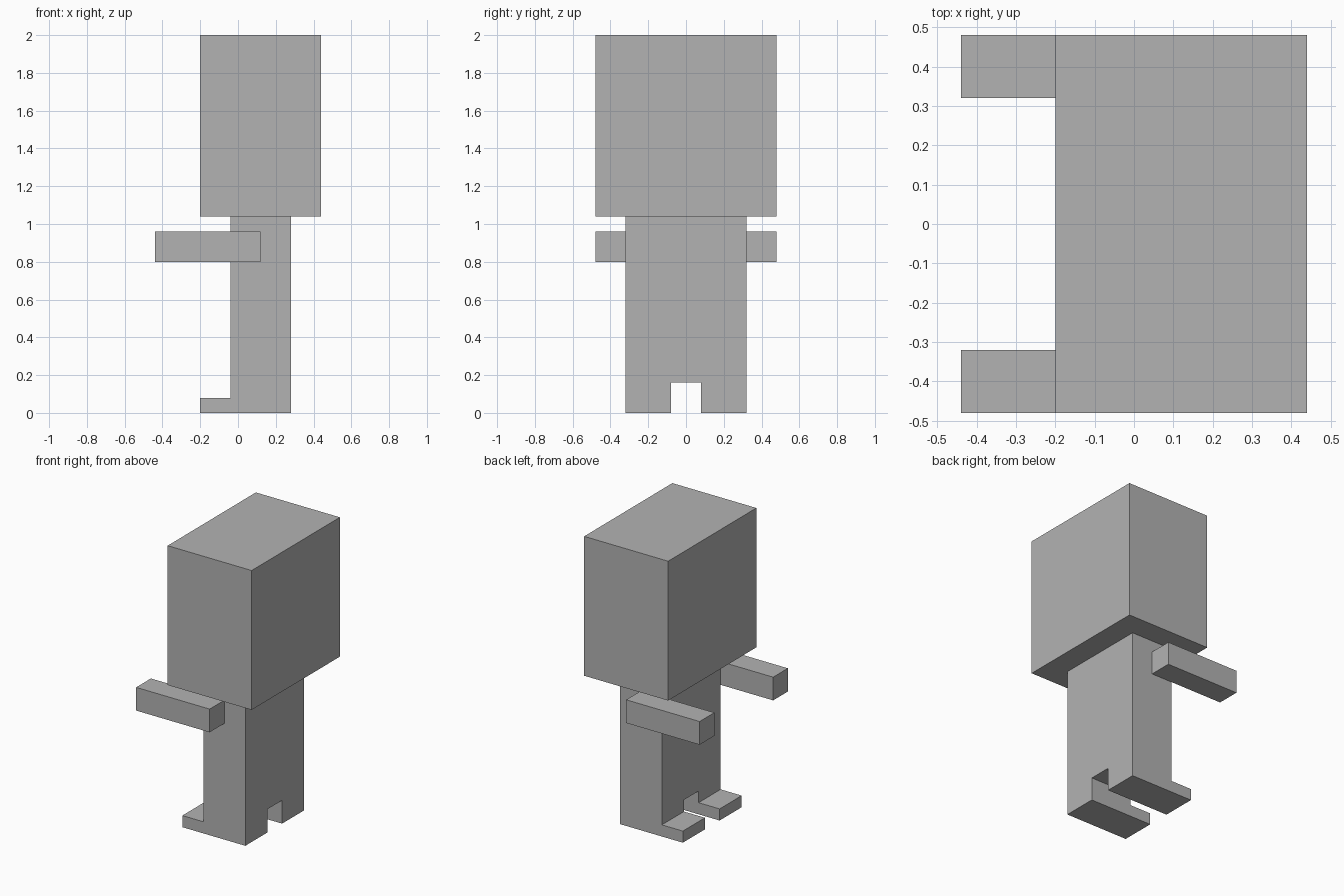
import bpy
import bmesh
from mathutils import Vector

cube = bpy.data.objects.get("Cube")
if cube:
    bpy.data.objects.remove(cube, do_unlink=True)

grey = bpy.data.materials.new("plain_grey")
grey.use_nodes = True
GREY = (0.45, 0.45, 0.45, 1)
grey.diffuse_color = GREY
grey.node_tree.nodes["Principled BSDF"].inputs["Base Color"].default_value = GREY


def prism(name, outline, x0, x1):
    """Extrude a (y, z) outline along x from x0 to x1."""
    bm = bmesh.new()
    face = bm.faces.new([bm.verts.new((x0, y, z)) for y, z in outline])
    extruded = bmesh.ops.extrude_face_region(bm, geom=[face])
    moved = [v for v in extruded["geom"] if isinstance(v, bmesh.types.BMVert)]
    bmesh.ops.translate(bm, verts=moved, vec=Vector((x1 - x0, 0, 0)))
    bmesh.ops.recalc_face_normals(bm, faces=bm.faces)
    mesh = bpy.data.meshes.new(name)
    bm.to_mesh(mesh)
    bm.free()
    mesh.materials.append(grey)
    obj = bpy.data.objects.new(name, mesh)
    bpy.context.collection.objects.link(obj)
    return obj


def box(name, x, y, z):
    outline = [(y[0], z[0]), (y[1], z[0]), (y[1], z[1]), (y[0], z[1])]
    return prism(name, outline, *x)


# Large block head
box("head", (-0.2, 0.44), (-0.48, 0.48), (1.04, 2))

# Torso and legs in one piece, with the gap between the legs
half = [(0.08, 0.16), (0.08, 0), (0.32, 0), (0.32, 1.04)]
outline = half + [(-y, z) for y, z in reversed(half)]
prism("torso_and_legs", outline, -0.04, 0.28)

# Outstretched arms and feet on both sides, reaching towards -x
for side, s in (("near", -1), ("far", 1)):
    box(side + "_arm", (-0.44, 0.12), (s * 0.32, s * 0.48), (0.8, 0.96))
    box(side + "_foot", (-0.2, -0.04), (s * 0.08, s * 0.32), (0, 0.08))
